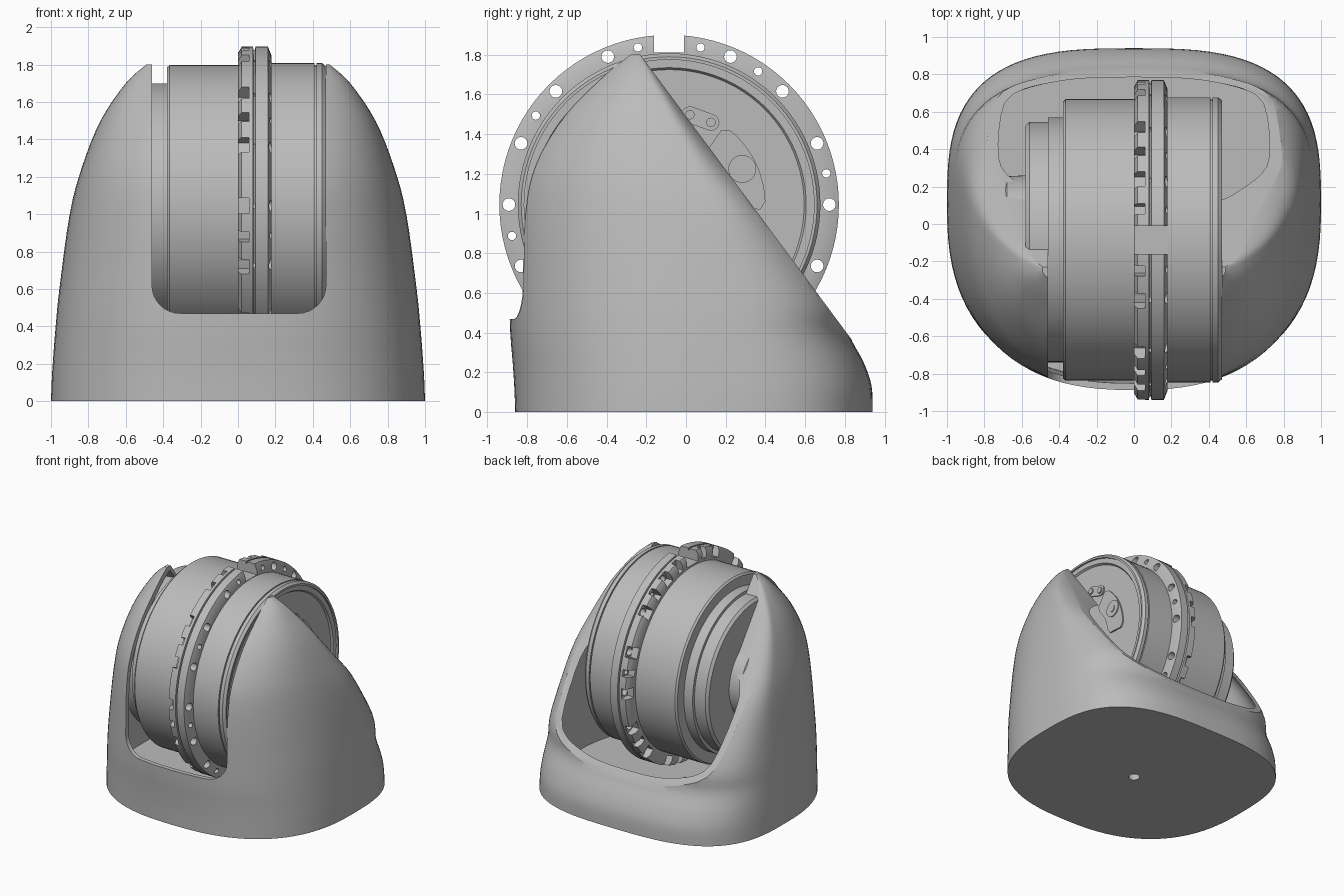
import bpy, bmesh
from math import pi, sin, cos, radians
from mathutils import Matrix, Vector

if "Cube" in bpy.data.objects:
    bpy.data.objects.remove(bpy.data.objects["Cube"])

GREY = bpy.data.materials.new("plain_grey")
GREY.use_nodes = True
GREY.diffuse_color = (0.5, 0.5, 0.5, 1)
GREY.node_tree.nodes["Principled BSDF"].inputs["Base Color"].default_value = (0.5, 0.5, 0.5, 1)

AXIS_Y, AXIS_Z = -0.085, 1.045      # drum axis, running along x


def finish(name, bm):
    bmesh.ops.recalc_face_normals(bm, faces=bm.faces)
    mesh = bpy.data.meshes.new(name)
    bm.to_mesh(mesh)
    bm.free()
    mesh.materials.append(GREY)
    obj = bpy.data.objects.new(name, mesh)
    bpy.context.collection.objects.link(obj)
    return obj


def select(obj):
    bpy.ops.object.select_all(action='DESELECT')
    obj.select_set(True)
    bpy.context.view_layer.objects.active = obj


def smooth(obj, angle=30):
    select(obj)
    bpy.ops.object.shade_smooth_by_angle(angle=radians(angle))


def cut(obj, cutter):
    mod = obj.modifiers.new("cut", 'BOOLEAN')
    mod.operation, mod.solver, mod.object = 'DIFFERENCE', 'EXACT', cutter
    select(obj)
    bpy.ops.object.modifier_apply(modifier=mod.name)
    bpy.data.objects.remove(cutter)


def bridge(bm, a, b):
    for i in range(len(a)):
        j = (i + 1) % len(a)
        bm.faces.new((a[i], a[j], b[j], b[i]))


def polar(x, r, a):
    return Vector((x, AXIS_Y + r * cos(a), AXIS_Z + r * sin(a)))


def lathe(name, profile, closed=False, n=96):
    """Turn an (x, radius) profile around the drum axis."""
    bm = bmesh.new()
    rings = [[bm.verts.new(polar(x, r, 2 * pi * i / n)) for i in range(n)] for x, r in profile]
    for a, b in zip(rings, rings[1:]):
        bridge(bm, a, b)
    if closed:
        bridge(bm, rings[-1], rings[0])
    else:
        bm.faces.new(rings[0])
        bm.faces.new(rings[-1])
    return finish(name, bm)


def add_prism(bm, points, depth):
    """Extrude a flat outline of vectors along a depth vector."""
    a = [bm.verts.new(p) for p in points]
    b = [bm.verts.new(p + depth) for p in points]
    bridge(bm, a, b)
    bm.faces.new(a)
    bm.faces.new(b)


def circle(x, y, z, r, n=24):
    return [Vector((x, y + r * cos(2 * pi * i / n), z + r * sin(2 * pi * i / n))) for i in range(n)]


# Shell sections: height, half width, middle y, front y, back y
SECTIONS = [(0, 1.0, .10, -.86, .94), (.13, .995, .10, -.865, .935), (.25, .987, .10, -.873, .895),
            (.4, .975, .10, -.885, .82), (.6, .955, .10, -.89, .79), (1.0, .90, .09, -.89, .49),
            (1.25, .835, .0, -.84, .25), (1.5, .735, -.10, -.69, .03),
            (1.7, .60, -.2, -.48, -.115), (1.8, .49, -.24, -.34, -.2)]


def spline_rows(keys, steps=4):
    rows = []
    for i in range(len(keys) - 1):
        p = [keys[max(0, min(len(keys) - 1, i + k))] for k in (-1, 0, 1, 2)]
        for s in range(steps):
            t = s / steps
            rows.append([b + .5 * t * (c - a + t * (2 * a - 5 * b + 4 * c - d + t * (3 * (b - c) + d - a)))
                         for a, b, c, d in zip(*p)])
    return rows + [list(keys[-1])]


def power(v, e):
    return (1 if v >= 0 else -1) * abs(v) ** e


def shell_solid(name, inset=0, floor=0, n=96):
    bm, rings = bmesh.new(), []
    for z, w, mid, front, back in spline_rows(SECTIONS):
        z = floor + z * (1.8 - inset - floor) / 1.8
        ring = []
        for i in range(n):
            a = 2 * pi * i / n
            e = 2 / 3 if sin(a) > 0 else 2 / 2.5
            reach = back - mid if sin(a) > 0 else mid - front
            ring.append(bm.verts.new(((w - inset) * power(cos(a), e),
                                      mid + max(reach - inset, .01) * power(sin(a), e), z)))
        rings.append(ring)
    for a, b in zip(rings, rings[1:]):
        bridge(bm, a, b)
    bm.faces.new(rings[0])
    bm.faces.new(rings[-1])
    return finish(name, bm)


# Housing: hollow shell, sloped rear opening, round-cornered front slot, base hole
housing = shell_solid("housing")
cut(housing, shell_solid("cavity", .035, .05))

bm = bmesh.new()
slope = [Vector((-2, y, 1.8 - 1.348 * (y + .23))) for y in (-.9, 1.5)]
add_prism(bm, slope + [Vector((-2, 3, 3))], Vector((4, 0, 0)))
cut(housing, finish("rear_cutter", bm))

bm = bmesh.new()
corner = .15
outline = [Vector((.47, -2, 3)), Vector((-.46, -2, 3))]
for cx, start in ((-.46 + corner, pi), (.47 - corner, 1.5 * pi)):
    for i in range(9):
        a = start + i * pi / 16
        outline.append(Vector((cx + corner * cos(a), -2, .47 + corner + corner * sin(a))))
add_prism(bm, outline, Vector((0, 2.2, 0)))
cut(housing, finish("slot_cutter", bm))

bm = bmesh.new()
bmesh.ops.create_cone(bm, cap_ends=True, segments=32, radius1=.045, radius2=.045, depth=.4)
cut(housing, finish("hole_cutter", bm))
smooth(housing)

# Drum body with stepped left end and recessed right face
smooth(lathe("drum", [(-.7, .01), (-.7, .32), (-.68, .34), (-.58, .345), (-.58, .61), (-.56, .63),
                      (-.46, .63), (-.46, .655), (-.38, .655), (-.38, .74), (-.365, .752), (.09, .752),
                      (.09, .762), (.41, .762), (.41, .75), (.42, .75), (.42, .762), (.45, .762),
                      (.47, .745), (.47, .73), (.455, .73), (.455, .69), (.44, .68), (.44, .01)]))

# Flange ring around the drum
ring = lathe("flange_ring", [(0, .74), (0, .82), (.02, .855), (.08, .855), (.083, .837), (.09, .837),
                             (.093, .855), (.16, .855), (.18, .805), (.18, .74)], closed=True)
large = [22.5 * k for k in range(16) if k != 4]
small = [11.25, 56.25, 78.75, 101.25, 146.25, 191.25, 236.25, 281.25, 326.25]

bm = bmesh.new()
for angles, radius in ((large, .032), (small, .021)):
    for deg in angles:
        p = polar(-.1, .807, radians(deg))
        add_prism(bm, circle(p.x, p.y, p.z, radius, 16), Vector((.5, 0, 0)))
cut(ring, finish("bolt_hole_cutter", bm))

# Pockets behind the holes and the notch at the top
bm = bmesh.new()


def add_box(deg, x0, x1, r0, r1, width):
    place = (Matrix.Translation(polar((x0 + x1) / 2, (r0 + r1) / 2, radians(deg)))
             @ Matrix.Rotation(radians(deg), 4, 'X')
             @ Matrix.Diagonal((x1 - x0, r1 - r0, width, 1)))
    bmesh.ops.create_cube(bm, size=1, matrix=place)


for angles, width in ((large, .085), (small, .055)):
    for deg in angles:
        add_box(deg, -.1, .058, .775, .95, width)
add_box(90, -.1, .3, .765, 1, .15)
cut(ring, finish("pocket_cutter", bm))
smooth(ring)

# Right face: three curved plates with bosses, and pairs of linked bolts
for k in range(3):
    turn = radians(120 * k)
    bm = bmesh.new()
    outer = [polar(.43, .485, turn + radians(d)) for d in range(2, 51, 4)]
    inner = [polar(.43, .30, turn + radians(d)) for d in range(46, 5, -5)]
    start = [polar(.43, r, turn + radians(-3)) for r in (.33, .46)]
    end = [polar(.43, r, turn + radians(55)) for r in (.46, .33)]
    add_prism(bm, start + outer + end + inner, Vector((.022, 0, 0)))
    smooth(finish("curved_plate_%d" % (k + 1), bm))

    bm = bmesh.new()
    hub = polar(.43, .41, turn + radians(26))
    add_prism(bm, circle(hub.x, hub.y, hub.z, .07), Vector((.03, 0, 0)))
    add_prism(bm, circle(hub.x, hub.y, hub.z, .03), Vector((.036, 0, 0)))
    smooth(finish("boss_%d" % (k + 1), bm))

    bm = bmesh.new()
    ends = [polar(.43, .465, turn + radians(d)) for d in (63, 77)]
    along = (ends[1] - ends[0]).normalized()
    side = Vector((0, -along.z, along.y))
    pill = []
    for p, s in ((ends[1], 1), (ends[0], -1)):
        for i in range(9):
            a = -pi / 2 + i * pi / 8
            pill.append(p + s * .042 * (along * cos(a) + side * sin(a)))
    add_prism(bm, pill, Vector((.02, 0, 0)))
    for p in ends:
        add_prism(bm, circle(p.x, p.y, p.z, .024, 16), Vector((.032, 0, 0)))
    smooth(finish("bolt_link_%d" % (k + 1), bm))
